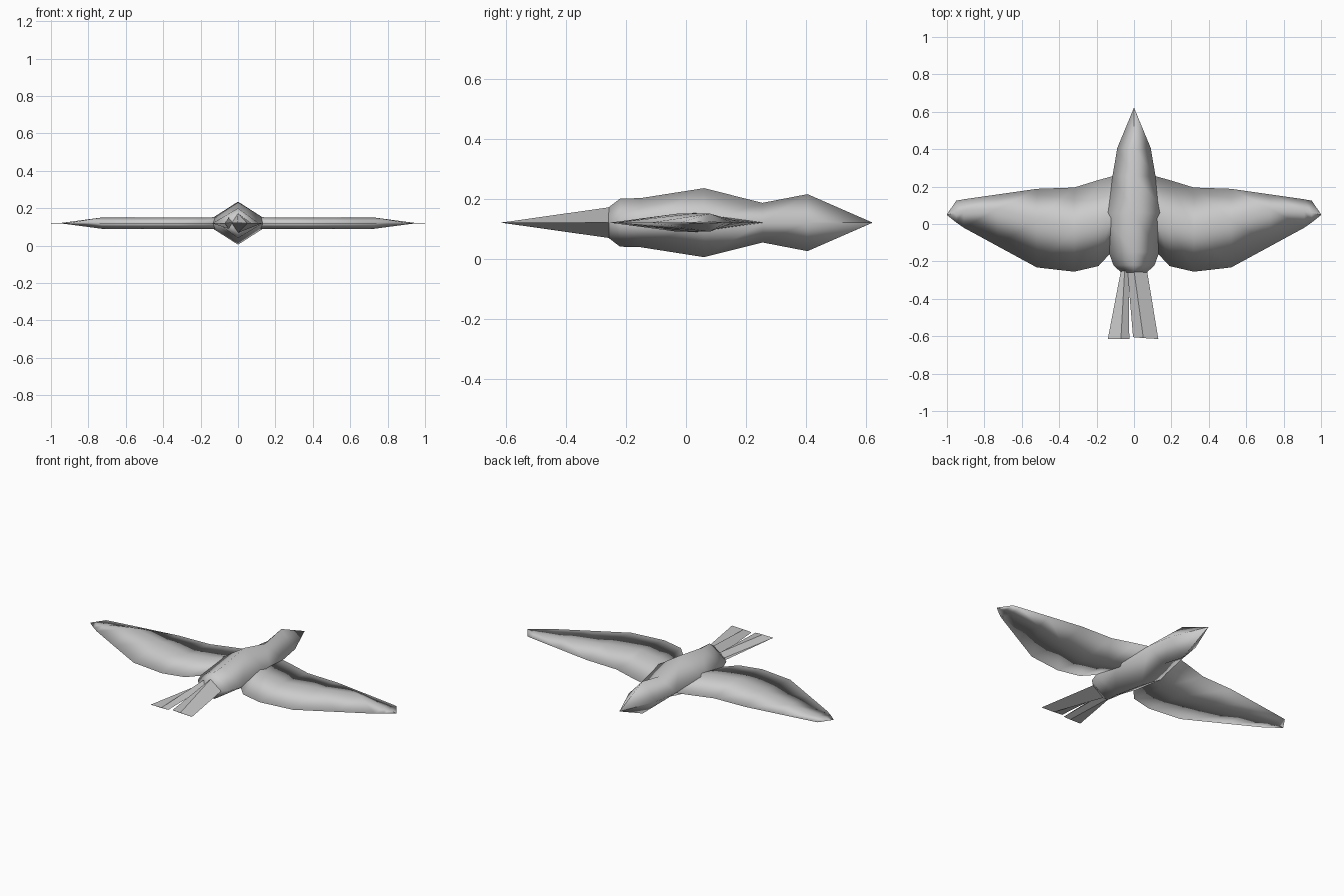
import bpy
import bmesh
from mathutils import Vector

MID = 0.12  # height of the flat centre plane

cube = bpy.data.objects.get("Cube")
if cube:
    bpy.data.objects.remove(cube, do_unlink=True)

grey = bpy.data.materials.new("plain grey")
grey.use_nodes = True
colour = (0.6, 0.6, 0.6, 1)
grey.diffuse_color = colour
grey.node_tree.nodes["Principled BSDF"].inputs["Base Color"].default_value = colour


def loft(name, rings, angle=None):
    """Skin a list of four-point diamond rings and cap both ends."""
    bm = bmesh.new()
    loops = [[bm.verts.new(p) for p in ring] for ring in rings]
    for a, b in zip(loops, loops[1:]):
        for i in range(4):
            j = (i + 1) % 4
            bm.faces.new((a[i], a[j], b[j], b[i]))
    bm.faces.new(loops[0])
    bm.faces.new(loops[-1])
    bmesh.ops.remove_doubles(bm, verts=bm.verts, dist=0.0001)
    bmesh.ops.recalc_face_normals(bm, faces=bm.faces)
    mesh = bpy.data.meshes.new(name)
    bm.to_mesh(mesh)
    bm.free()
    mesh.materials.append(grey)
    obj = bpy.data.objects.new(name, mesh)
    bpy.context.collection.objects.link(obj)
    bpy.ops.object.select_all(action="DESELECT")
    obj.select_set(True)
    bpy.context.view_layer.objects.active = obj
    if angle is None:
        bpy.ops.object.shade_smooth()
    else:
        bpy.ops.object.shade_smooth_by_angle(angle=angle)
    return obj


def body_ring(y, w, h):
    return [(-w, y, MID), (0, y, MID + h), (w, y, MID), (0, y, MID - h)]


def wing_ring(side, x, lead, ridge, trail, h):
    return [(side * x, lead, MID), (side * x, ridge, MID + h),
            (side * x, trail, MID), (side * x, ridge, MID - h)]


# Body: beak tip, head, neck, chest, rump and tail root
body = [(0.62, 0.001, 0.001), (0.405, 0.09, 0.095), (0.255, 0.115, 0.066),
        (0.06, 0.18, 0.115), (-0.15, 0.135, 0.082), (-0.22, 0.11, 0.08),
        (-0.258, 0.07, 0.051)]
loft("body", [body_ring(*s) for s in body])

# Wings: distance out, leading edge, ridge, trailing edge, half thickness
wing = [(0.08, 0.27, 0.04, -0.13, 0.032), (0.125, 0.253, 0.03, -0.155, 0.032),
        (0.19, 0.235, 0.0, -0.225, 0.03), (0.32, 0.195, -0.03, -0.255, 0.03),
        (0.52, 0.188, 0.02, -0.232, 0.03), (0.73, 0.158, 0.08, -0.118, 0.03),
        (0.91, 0.132, 0.07, -0.02, 0.006), (0.95, 0.125, 0.06, 0.008, 0.001),
        (1.0, 0.052, 0.05, 0.048, 0.001)]
for side, label in ((1, "left"), (-1, "right")):
    loft(label + "_wing", [wing_ring(side, *s) for s in wing])


# Tail feathers: tapering from a deep root to a thin square end
def feather(name, root, end, end_y, height):
    rings = []
    for (outer, ridge, inner), y, h in ((root, (-0.25, -0.25), height),
                                        (end, end_y, 0.001)):
        mid_y = sum(y) / 2
        rings.append([(outer, y[0], MID), (ridge, mid_y, MID + h),
                      (inner, y[1], MID), (ridge, mid_y, MID - h)])
    loft(name, rings, angle=0.5)


feather("left_tail_feather", (0.07, 0.0, -0.035), (0.13, 0.05, -0.005),
        (-0.615, -0.605), 0.052)
feather("right_tail_feather", (-0.07, -0.05, -0.03), (-0.14, -0.07, -0.025),
        (-0.615, -0.615), 0.03)
